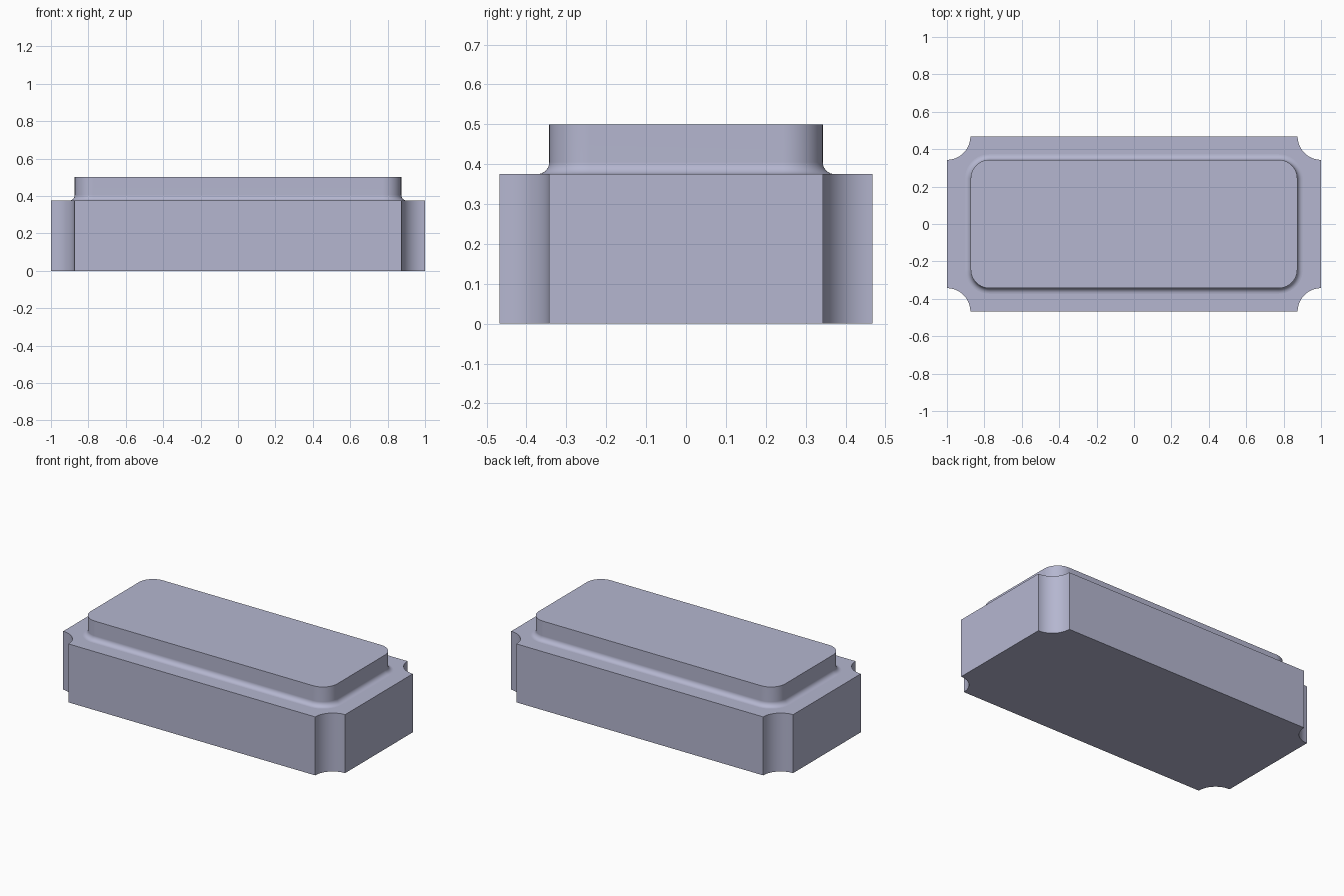
import bpy, bmesh, math

cube = bpy.data.objects.get("Cube")
if cube:
    bpy.data.objects.remove(cube, do_unlink=True)

BASE_X, BASE_Y, BASE_Z = 1.0, 0.468, 0.375   # half length, half width, height
NOTCH = 0.125                                # radius of the corner scoops
LID_X, LID_Y, TOP_Z = 0.873, 0.343, 0.5
LID_R, FILLET = 0.1, 0.03                    # lid corner and foot radii
SEG = 16

mat = bpy.data.materials.new("pale blue grey")
mat.use_nodes = True
colour = (0.46, 0.47, 0.63, 1.0)
mat.diffuse_color = colour
mat.node_tree.nodes["Principled BSDF"].inputs["Base Color"].default_value = colour


def outline(hx, hy, r, scooped):
    """Rectangle with rounded or scooped-out corners, counter-clockwise."""
    pts = []
    for k, (sx, sy) in enumerate([(1, 1), (-1, 1), (-1, -1), (1, -1)]):
        inset = 0 if scooped else r
        cx, cy = sx * (hx - inset), sy * (hy - inset)
        for i in range(SEG + 1):
            t = i / SEG * math.pi / 2
            a = k * math.pi / 2 + (1.5 * math.pi - t if scooped else t)
            pts.append((cx + r * math.cos(a), cy + r * math.sin(a)))
    return pts


def ring(bm, pts, z):
    return [bm.verts.new((x, y, z)) for x, y in pts]


def close_loop(bm, verts):
    return [bm.edges.new((v, verts[i - 1])) for i, v in enumerate(verts)]


def walls(bm, low, high):
    n = len(low)
    for i in range(n):
        j = (i + 1) % n
        bm.faces.new((low[i], low[j], high[j], high[i]))


def finish(bm, name):
    mesh = bpy.data.meshes.new(name)
    bm.to_mesh(mesh)
    bm.free()
    mesh.materials.append(mat)
    obj = bpy.data.objects.new(name, mesh)
    bpy.context.collection.objects.link(obj)
    bpy.ops.object.select_all(action='DESELECT')
    obj.select_set(True)
    bpy.context.view_layer.objects.active = obj
    bpy.ops.object.shade_smooth_by_angle(angle=math.radians(30))
    weighted = obj.modifiers.new("flat_face_normals", 'WEIGHTED_NORMAL')
    weighted.keep_sharp = True
    return obj


# Base block with scooped corners; its top is a ledge around the lid
bm = bmesh.new()
base_outline = outline(BASE_X, BASE_Y, NOTCH, True)
bottom = ring(bm, base_outline, 0)
top = ring(bm, base_outline, BASE_Z)
bm.faces.new(bottom[::-1])
walls(bm, bottom, top)
foot = ring(bm, outline(LID_X + FILLET, LID_Y + FILLET, LID_R + FILLET, False), BASE_Z)
rim = [bm.edges.get((v, top[i - 1])) for i, v in enumerate(top)]
bmesh.ops.triangle_fill(bm, use_beauty=True, use_dissolve=False,
                        edges=rim + close_loop(bm, foot), normal=(0, 0, 1))
bmesh.ops.recalc_face_normals(bm, faces=bm.faces)
finish(bm, "base_block")

# Raised lid, flaring into the ledge through a concave fillet
bm = bmesh.new()
rings = []
for i in range(9):
    a = i / 8 * math.pi / 2
    off = FILLET * (1 - math.sin(a))
    z = BASE_Z + FILLET * (1 - math.cos(a))
    rings.append(ring(bm, outline(LID_X + off, LID_Y + off, LID_R + off, False), z))
rings.append(ring(bm, outline(LID_X, LID_Y, LID_R, False), TOP_Z))
for low, high in zip(rings, rings[1:]):
    walls(bm, low, high)
bm.faces.new(rings[-1])
finish(bm, "raised_lid")
